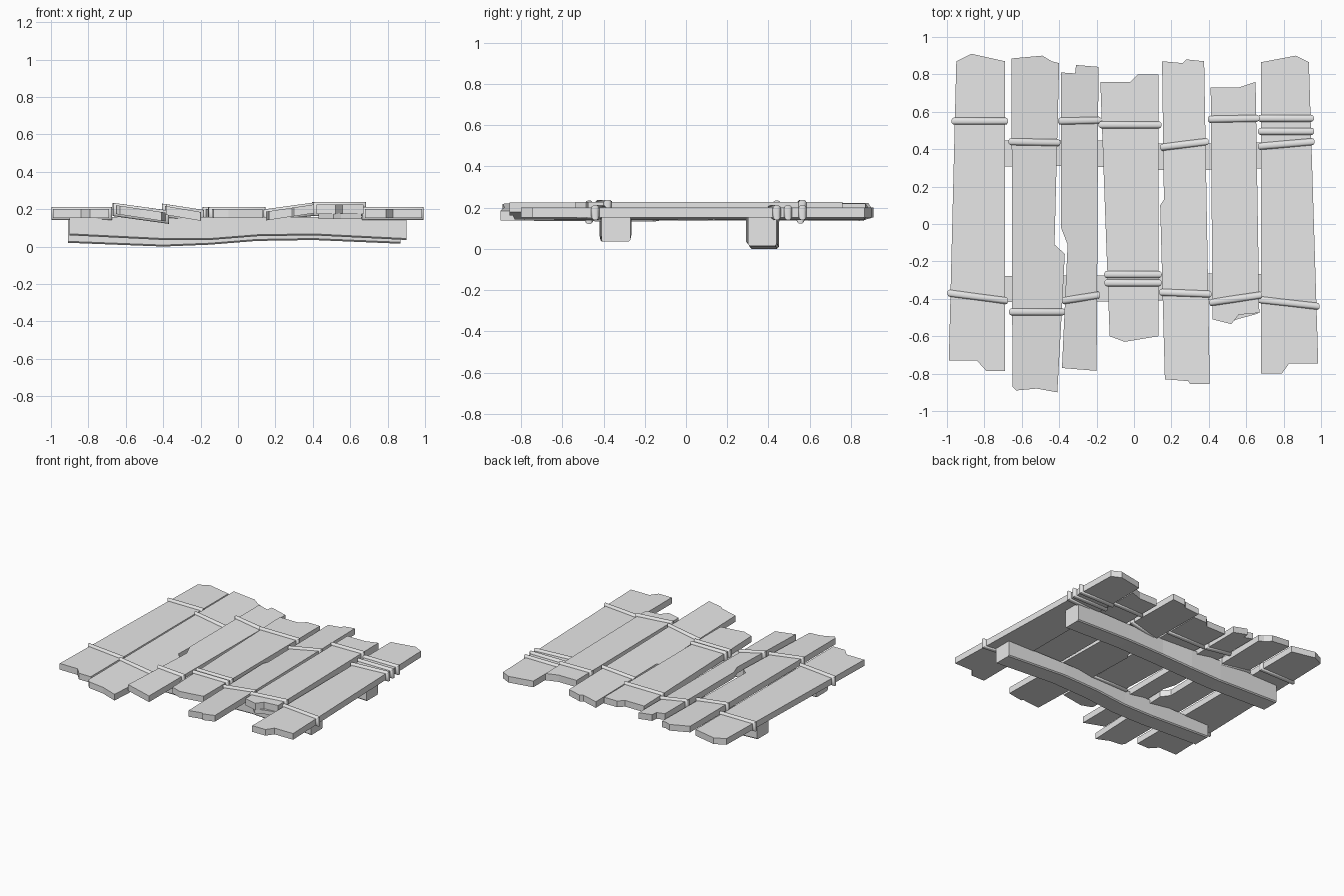
import bpy
import bmesh

default_cube = bpy.data.objects.get("Cube")
if default_cube:
    bpy.data.objects.remove(default_cube, do_unlink=True)

# Single plain grey for everything
grey = bpy.data.materials.new("plain grey")
grey.use_nodes = True
grey.diffuse_color = (.8, .8, .8, 1)
grey.node_tree.nodes["Principled BSDF"].inputs["Base Color"].default_value = grey.diffuse_color


def make_object(name, bm, smooth=False):
    """Turn a bmesh into a finished, coloured object."""
    bmesh.ops.recalc_face_normals(bm, faces=bm.faces)
    mesh = bpy.data.meshes.new(name)
    bm.to_mesh(mesh)
    bm.free()
    mesh.materials.append(grey)
    obj = bpy.data.objects.new(name, mesh)
    bpy.context.collection.objects.link(obj)
    if smooth:
        bpy.ops.object.select_all(action="DESELECT")
        obj.select_set(True)
        bpy.context.view_layer.objects.active = obj
        bpy.ops.object.shade_smooth_by_angle(angle=.8)
    return obj


def skin_rings(bm, rings, closed=False):
    """Join neighbouring rings of vertices with quads."""
    loops = [[bm.verts.new(point) for point in ring] for ring in rings]
    count = len(loops[0])
    pairs = list(zip(loops, loops[1:]))
    if closed:
        pairs.append((loops[-1], loops[0]))
    else:
        bm.faces.new(loops[0])
        bm.faces.new(loops[-1])
    for first, second in pairs:
        for i in range(count):
            j = (i + 1) % count
            bm.faces.new((first[i], first[j], second[j], second[i]))


def edge_span(outline, y):
    """Left and right x of an outline at a given y."""
    hits = []
    for (xa, ya), (xb, yb) in zip(outline, outline[1:] + outline[:1]):
        if (ya - y) * (yb - y) < 0:
            hits.append(xa + (xb - xa) * (y - ya) / (yb - ya))
    return min(hits), max(hits)


# Rounded rope section: (outward offset, offset along the plank)
ROPE_SECTION = [(-.006, -.02), (.005, -.017), (.012, -.008),
                (.012, .008), (.005, .017), (-.006, .02)]


def plank(name, outline, ropes=(), top=.2, thick=.047, roll=0):
    """Broken board with rope wraps given as (left y, right y)."""
    xs = [x for x, y in outline]
    centre = (min(xs) + max(xs)) / 2

    def height(x, base):
        return base + roll * (x - centre)

    bm = bmesh.new()
    skin_rings(bm, [[(x, y, height(x, base)) for x, y in outline]
                    for base in (top - thick, top)])
    make_object(name, bm)

    for number, (left_y, right_y) in enumerate(ropes):
        left = edge_span(outline, left_y)[0] - .005
        right = edge_span(outline, right_y)[1] + .005
        corners = [(left, left_y, -1, 1), (right, right_y, 1, 1),
                   (right, right_y, 1, -1), (left, left_y, -1, -1)]
        rings = []
        for x, y, side, up in corners:
            base = height(x, top if up > 0 else top - thick)
            rings.append([(x + side * out, y + along, base + up * out)
                          for out, along in ROPE_SECTION])
        bm = bmesh.new()
        skin_rings(bm, rings, closed=True)
        make_object(f"{name}_rope_{number}", bm, smooth=True)


# Boards, from the right side of the model to its left
plank("outer_right_plank",
      [(-.99, -.73), (-.84, -.73), (-.79, -.785), (-.69, -.785),
       (-.69, .87), (-.87, .91), (-.95, .87)],
      [(.55, .55), (-.37, -.41)])

plank("wide_right_plank",
      [(-.65, -.87), (-.63, -.89), (-.52, -.88), (-.41, -.9), (-.385, -.45),
       (-.37, -.16), (-.425, -.11), (-.4, .86), (-.44, .87), (-.49, .9), (-.655, .885)],
      [(.44, .435), (-.47, -.47)], roll=-.15)

plank("narrow_right_plank",
      [(-.385, -.77), (-.2, -.785), (-.19, .84), (-.31, .85), (-.315, .805),
       (-.39, .81), (-.39, -.02), (-.355, -.11)],
      [(.55, .555), (-.41, -.38)], roll=-.17)

plank("middle_plank",
      [(-.13, -.6), (-.05, -.63), (.13, -.6), (.13, .8), (.02, .8),
       (-.02, .76), (-.18, .76)],
      [(.53, .53), (-.27, -.27), (-.315, -.315)])

plank("narrow_left_plank",
      [(.165, -.83), (.29, -.84), (.3, -.855), (.405, -.855), (.375, .87),
       (.28, .88), (.26, .86), (.15, .87), (.16, .13), (.14, .1)],
      [(.41, .44), (-.365, -.375)], top=.205, roll=.15)

plank("short_left_plank",
      [(.42, -.51), (.52, -.535), (.56, -.485), (.67, -.475), (.65, .76),
       (.56, .73), (.41, .73)],
      [(.56, .565), (-.42, -.38)], top=.226, thick=.052)

plank("short_left_splinter",
      [(.43, -.45), (.51, -.53), (.55, -.51), (.66, -.48), (.66, -.4)],
      top=.176, thick=.03)

plank("outer_left_plank",
      [(.68, -.8), (.79, -.8), (.83, -.745), (.985, -.745), (.935, .865),
       (.865, .9), (.68, .865)],
      [(.565, .565), (.495, .495), (.415, .44), (-.405, -.44)])


def beam(name, stations, top=.158, half=.07, bevel=.008):
    """Crooked cross beam; each station is (x, middle y, bottom z)."""
    rings = [[(x, y - half, z + bevel), (x, y - half + bevel, z),
              (x, y + half - bevel, z), (x, y + half, z + bevel),
              (x, y + half, top), (x, y - half, top)] for x, y, z in stations]
    bm = bmesh.new()
    skin_rings(bm, rings)
    make_object(name, bm)


# Cross beams underneath
beam("front_beam", [(-.9, -.35, .06), (-.4, -.345, .035), (-.15, -.345, .035),
                    (.1, -.34, .055), (.4, -.335, .06), (.9, -.34, .035)])
beam("back_beam", [(-.91, .375, .02), (-.4, .38, 0), (-.15, .375, .01),
                   (.1, .36, .03), (.4, .36, .035), (.87, .37, .015)])
